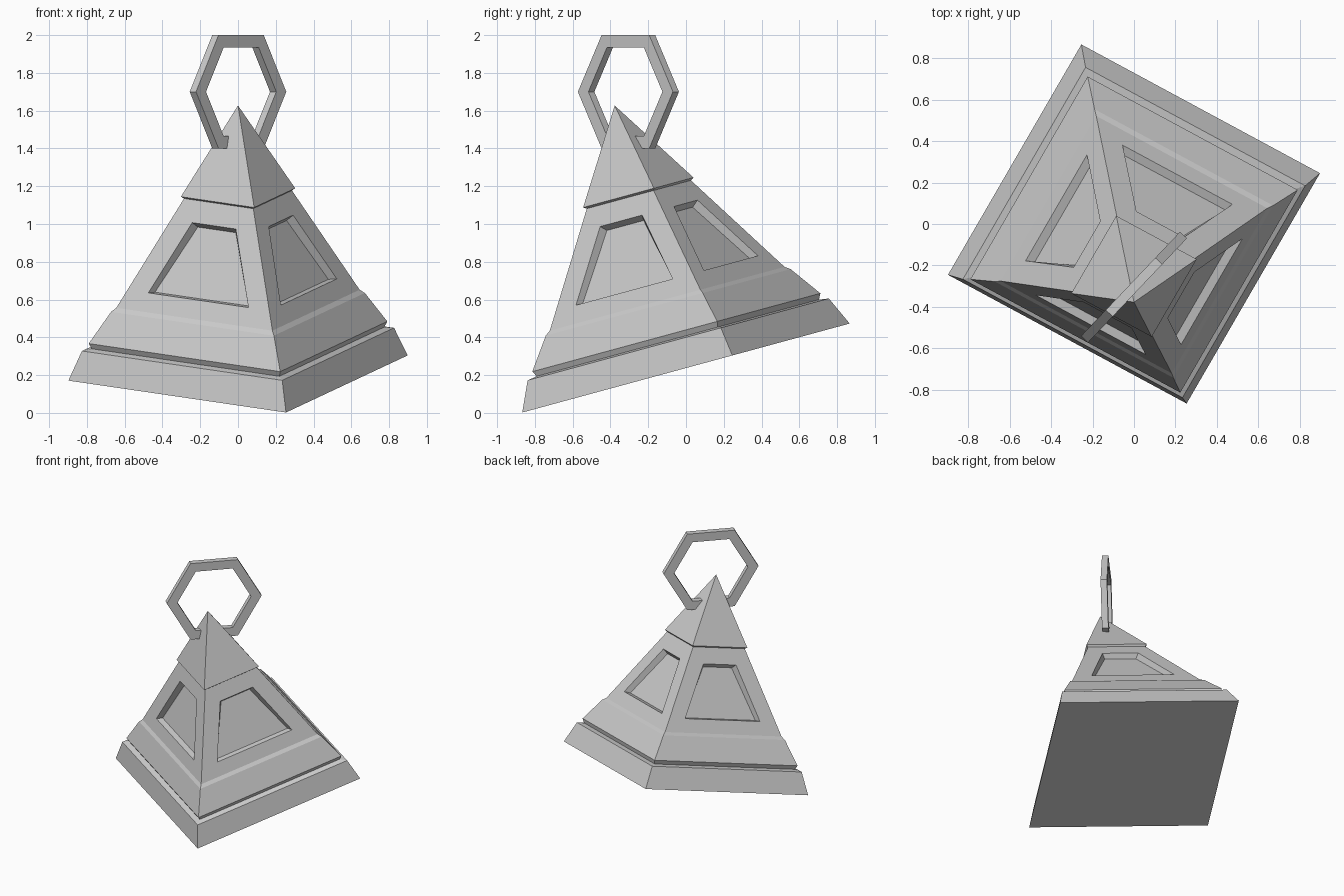
import bpy, bmesh
from math import radians, cos, sin, pi
from mathutils import Vector, Matrix

if "Cube" in bpy.data.objects:
    bpy.data.objects.remove(bpy.data.objects["Cube"])

HALF = 0.66      # half side of the square base
# stepped outline: (fraction of base size, height along the pyramid axis)
PROFILE = [(1, 0), (.92, .157), (.862, .165), (.88, .195), (.748, .36),
           (.717, .38), (.318, .952), (.337, .963)]
APEX = 1.44
PANEL_BAND = 5   # profile segment carrying the sunken panels
PANEL = [(-.46, .474), (.46, .474), (.2, .842), (-.2, .842)]  # (sideways, height)
DEPTH, INSET = .04, .014


def finish(bm, name, matrix):
    bmesh.ops.recalc_face_normals(bm, faces=bm.faces)
    me = bpy.data.meshes.new(name)
    bm.to_mesh(me)
    bm.free()
    ob = bpy.data.objects.new(name, me)
    ob.matrix_world = matrix
    bpy.context.collection.objects.link(ob)
    return ob


def bridge(bm, a, b):
    n = len(a)
    for i in range(n):
        bm.faces.new((a[i], a[(i + 1) % n], b[(i + 1) % n], b[i]))


# stepped pyramid with a sunken trapezoid panel on each side
bm = bmesh.new()
corners = [(-1, -1), (1, -1), (1, 1), (-1, 1)]
rings = [[bm.verts.new((x * HALF * s, y * HALF * s, h)) for x, y in corners]
         for s, h in PROFILE]
bm.faces.new(rings[0])
tip = bm.verts.new((0, 0, APEX))
for k in range(4):
    bm.faces.new((rings[-1][k], rings[-1][(k + 1) % 4], tip))
for i in range(len(rings) - 1):
    if i != PANEL_BAND:
        bridge(bm, rings[i], rings[i + 1])

(s0, h0), (s1, h1) = PROFILE[PANEL_BAND:PANEL_BAND + 2]
up = Vector((0, HALF * (s0 - s1), h1 - h0)).normalized()
inward = Vector((0, up.z, -up.y))
for k in range(4):
    rot = Matrix.Rotation(k * pi / 2, 3, 'Z')
    low, high, j = rings[PANEL_BAND], rings[PANEL_BAND + 1], (k + 1) % 4
    frame = [low[k], low[j], high[j], high[k]]
    rim, floor = [], []
    for t, h in PANEL:
        s = s0 + (s1 - s0) * (h - h0) / (h1 - h0)
        p = Vector((t * HALF, -s * HALF, h))
        side = Vector((-1 if t > 0 else 1, 0, 0)) * INSET * 1.2
        lift = up * (INSET if h < .6 else -INSET)
        rim.append(bm.verts.new(rot @ p))
        floor.append(bm.verts.new(rot @ (p + inward * DEPTH + side + lift)))
    bridge(bm, frame, rim)
    bridge(bm, rim, floor)
    bm.faces.new(floor)
finish(bm, "pyramid_body", Matrix.Translation((0, 0, .2375))
       @ Matrix.Rotation(radians(15.2), 4, 'X')
       @ Matrix.Rotation(radians(-29.2), 4, 'Z'))

# upright hexagonal hanging ring
bm = bmesh.new()
loops = [[bm.verts.new((r * cos(k * pi / 3), y, r * sin(k * pi / 3))) for k in range(6)]
         for r, y in ((.347, -.023), (.347, .023), (.27, .023), (.27, -.023))]
for i in range(4):
    bridge(bm, loops[i], loops[(i + 1) % 4])
finish(bm, "hanging_ring", Matrix.Translation((0, -.305, 1.7))
       @ Matrix.Rotation(radians(46.5), 4, 'Z'))
